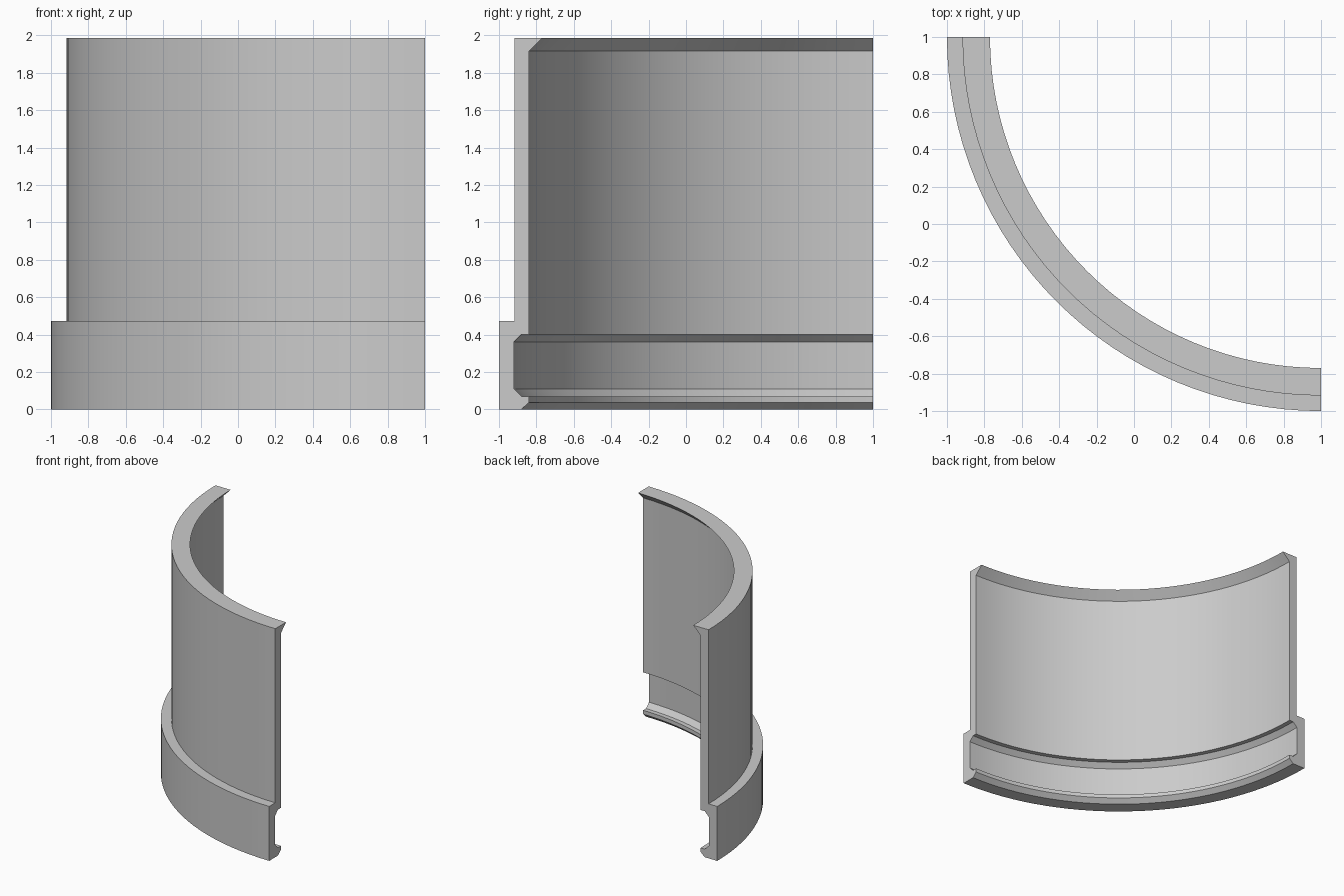
import bpy
import bmesh
import math

default = bpy.data.objects.get("Cube")
if default:
    bpy.data.objects.remove(default, do_unlink=True)

SEGMENTS = 32
AXIS_X, AXIS_Y = 1.0, 1.0

# Wall cross-section as (radius, height)
profile = [
    (1.88, 0.0), (2.0, 0.0), (2.0, 0.473),          # thick collar
    (1.917, 0.473), (1.917, 1.985),                 # outer wall
    (1.77, 1.985), (1.84, 1.915),                   # flared top lip
    (1.84, 0.40), (1.88, 0.40), (1.92, 0.36),       # upper edge of groove
    (1.92, 0.11), (1.88, 0.07), (1.84, 0.07),       # lower edge of groove
    (1.84, 0.037),                                  # bottom chamfer
]

# Plain grey material
grey = bpy.data.materials.new("plain grey")
grey.use_nodes = True
colour = (0.6, 0.6, 0.6, 1.0)
grey.diffuse_color = colour
grey.node_tree.nodes["Principled BSDF"].inputs["Base Color"].default_value = colour

# Sweep the section through a quarter turn
bm = bmesh.new()
rings = []
for i in range(SEGMENTS + 1):
    angle = math.pi + (math.pi / 2) * i / SEGMENTS
    rings.append([bm.verts.new((AXIS_X + r * math.cos(angle),
                                AXIS_Y + r * math.sin(angle), z))
                  for r, z in profile])
count = len(profile)
for a, b in zip(rings, rings[1:]):
    for j in range(count):
        k = (j + 1) % count
        bm.faces.new((a[j], a[k], b[k], b[j]))

# Flat cut ends
bm.faces.new(rings[0])
bm.faces.new(rings[-1])
bmesh.ops.recalc_face_normals(bm, faces=bm.faces)

mesh = bpy.data.meshes.new("quarter_sleeve")
bm.to_mesh(mesh)
bm.free()
mesh.materials.append(grey)
sleeve = bpy.data.objects.new("quarter_sleeve", mesh)
bpy.context.collection.objects.link(sleeve)

# Smooth around the curve, sharp at the profile corners
bpy.ops.object.select_all(action="DESELECT")
sleeve.select_set(True)
bpy.context.view_layer.objects.active = sleeve
bpy.ops.object.shade_smooth_by_angle(angle=math.radians(25))
